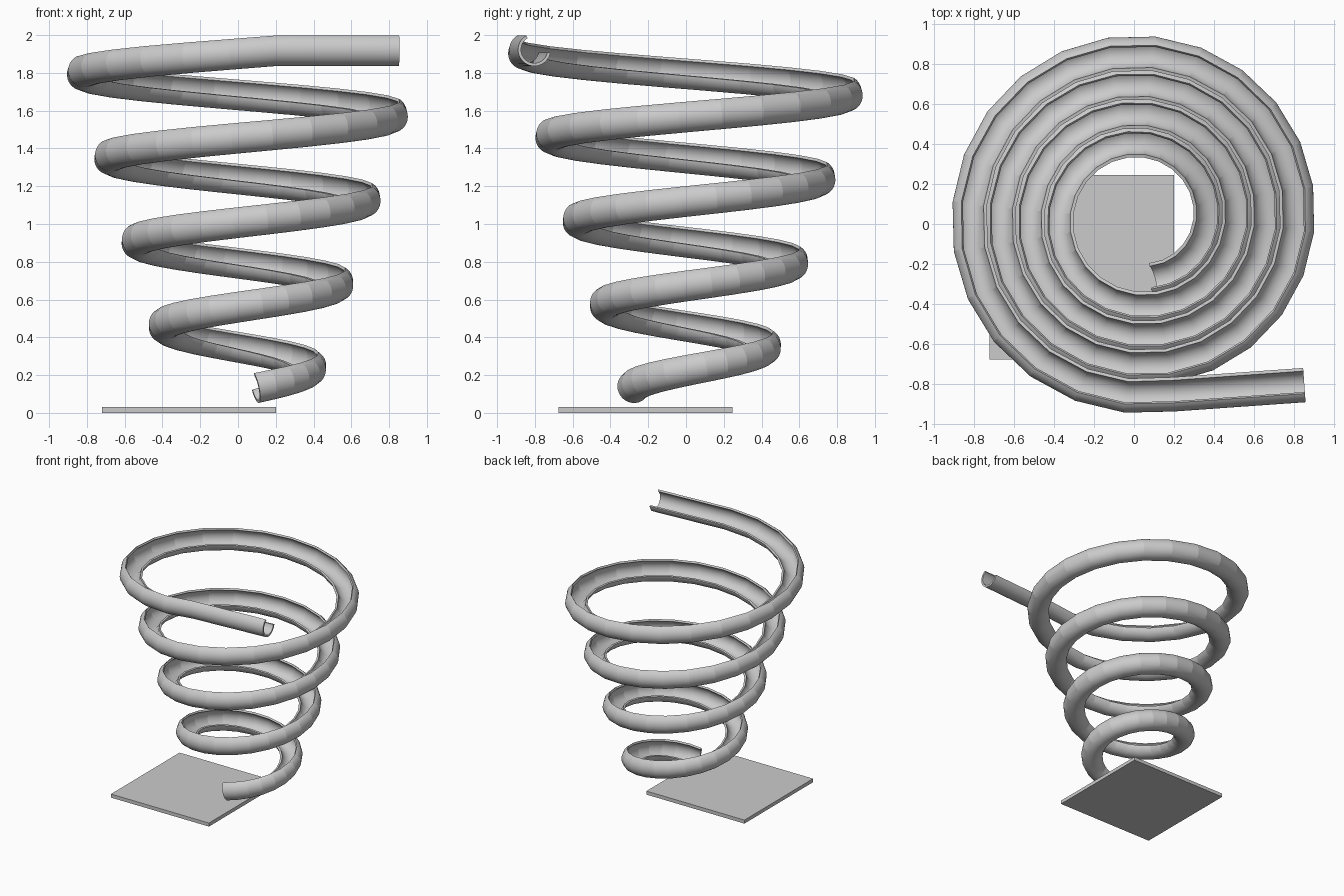
import bpy, bmesh
from math import radians, sin, cos, tau
from mathutils import Vector

default = bpy.data.objects.get("Cube")
if default:
    bpy.data.objects.remove(default, do_unlink=True)

# Single grey material
grey = bpy.data.materials.new("plain_grey")
grey.use_nodes = True
colour = (0.6, 0.6, 0.6, 1)
grey.diffuse_color = colour
grey.node_tree.nodes["Principled BSDF"].inputs["Base Color"].default_value = colour


def add_object(name, bm):
    bmesh.ops.recalc_face_normals(bm, faces=bm.faces[:])
    mesh = bpy.data.meshes.new(name)
    bm.to_mesh(mesh)
    bm.free()
    mesh.materials.append(grey)
    obj = bpy.data.objects.new(name, mesh)
    bpy.context.collection.objects.link(obj)
    return obj


# Path: widening spiral of four turns, then a level straight run-out
TURNS, STEPS = 4, 24
CENTRE, START = 0.033, radians(10.5)
path = []
for i in range(TURNS * STEPS + 1):
    turn = i / STEPS
    phi = START + turn * tau
    r = 0.313 + 0.145 * phi / tau
    path.append(Vector((CENTRE + r * sin(phi), CENTRE - r * cos(phi),
                        0.137 + 0.4464 * turn)))
path.append(Vector((0.85, -0.803, path[-1].z)))

# Open pipe section, tilted so its mouth faces up and inward
ARC = 40
OUTER, INNER = 0.0865, 0.0705
angles = [radians(120 + 229 * i / ARC) for i in range(ARC + 1)]
section = [(OUTER * cos(a), OUTER * sin(a)) for a in angles]
section += [(INNER * cos(a), INNER * sin(a)) for a in reversed(angles)]

# Sweep the section along the path
bm = bmesh.new()
rings = []
for i, p in enumerate(path):
    back = (p - path[i - 1]).normalized() if i else Vector()
    ahead = (path[i + 1] - p).normalized() if i < len(path) - 1 else Vector()
    tangent = (back + ahead).normalized()
    inward = Vector((0, 0, 1)).cross(tangent).normalized()
    up = tangent.cross(inward)
    rings.append([bm.verts.new(p + inward * u + up * v) for u, v in section])

count = len(section)
for a, b in zip(rings, rings[1:]):
    for j in range(count):
        k = (j + 1) % count
        bm.faces.new((a[j], a[k], b[k], b[j]))
for ring in (rings[0], rings[-1]):
    for j in range(ARC):
        bm.faces.new((ring[j], ring[j + 1], ring[-2 - j], ring[-1 - j]))
chute = add_object("spiral_chute", bm)

# Smooth around the pipe, crisp bands along its length
bpy.ops.object.select_all(action="DESELECT")
chute.select_set(True)
bpy.context.view_layer.objects.active = chute
bpy.ops.object.shade_smooth_by_angle(angle=radians(10))

# Thin square ground plate, offset from the spiral axis
bm = bmesh.new()
bmesh.ops.create_cube(bm, size=1)
bmesh.ops.scale(bm, vec=(0.92, 0.92, 0.03), verts=bm.verts[:])
bmesh.ops.translate(bm, vec=(-0.26, -0.215, 0.015), verts=bm.verts[:])
add_object("base_plate", bm)
